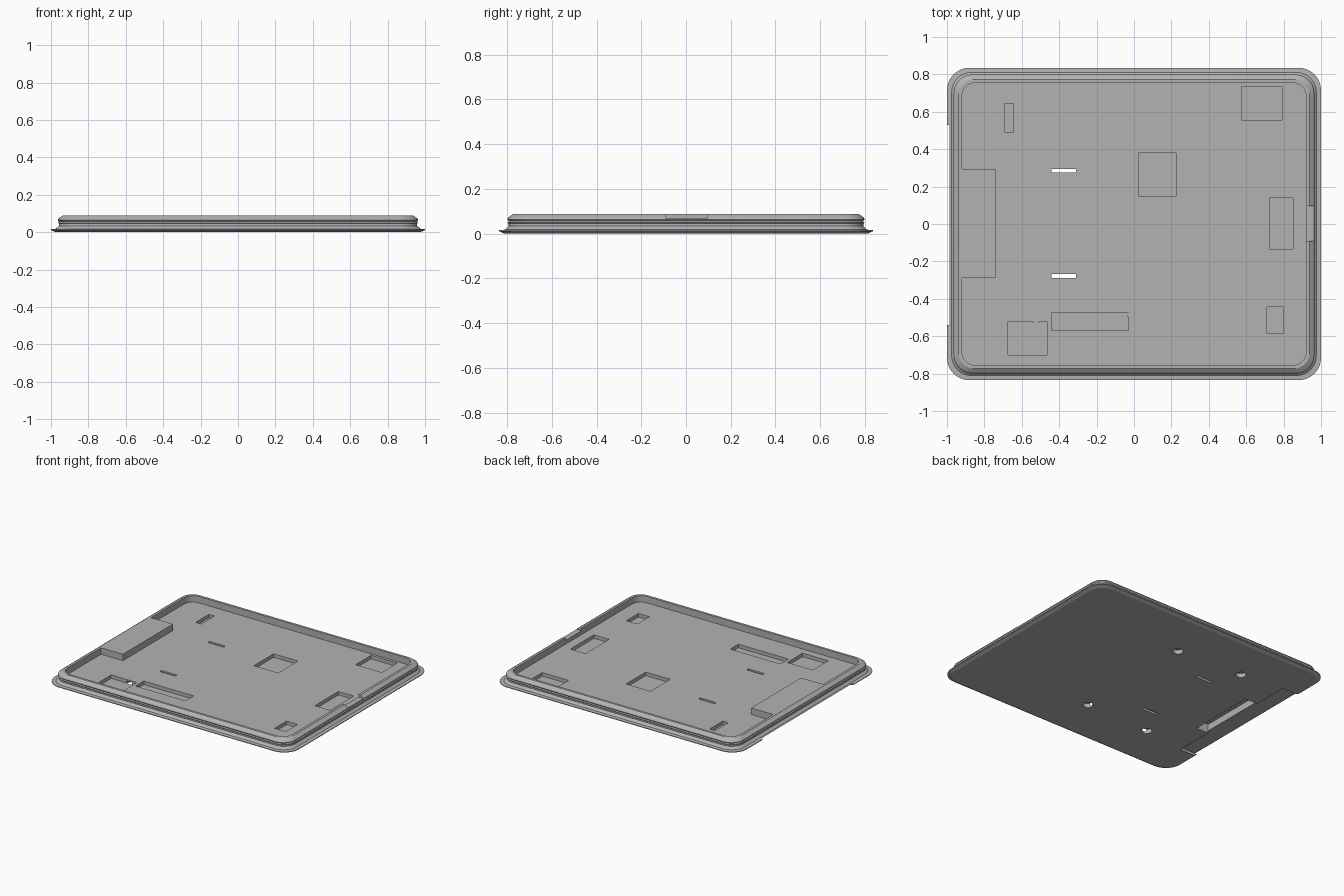
import bpy, bmesh, math

cube = bpy.data.objects.get("Cube")
if cube:
    bpy.data.objects.remove(cube, do_unlink=True)

HALF_X, HALF_Y, CORNER = 1.0, 0.835, 0.12
RIM, FLOOR, POCKET = 0.088, 0.04, 0.014

grey = bpy.data.materials.new("light_grey")
grey.use_nodes = True
grey.diffuse_color = (0.45, 0.45, 0.45, 1)
grey.node_tree.nodes["Principled BSDF"].inputs["Base Color"].default_value = grey.diffuse_color


def finish(bm, name):
    bmesh.ops.recalc_face_normals(bm, faces=bm.faces)
    mesh = bpy.data.meshes.new(name)
    bm.to_mesh(mesh)
    bm.free()
    mesh.materials.append(grey)
    obj = bpy.data.objects.new(name, mesh)
    bpy.context.collection.objects.link(obj)
    return obj


def box(name, x0, x1, y0, y1, z0, z1):
    bm = bmesh.new()
    bmesh.ops.create_cube(bm, size=1)
    for v in bm.verts:
        v.co.x = x1 if v.co.x > 0 else x0
        v.co.y = y1 if v.co.y > 0 else y0
        v.co.z = z1 if v.co.z > 0 else z0
    return finish(bm, name)


def cylinder(name, x, y, radius, z0, z1):
    bm = bmesh.new()
    bmesh.ops.create_cone(bm, cap_ends=True, segments=24, radius1=radius,
                          radius2=radius, depth=z1 - z0)
    bmesh.ops.translate(bm, verts=bm.verts, vec=(x, y, (z0 + z1) / 2))
    return finish(bm, name)


def ring(bm, inset, z, steps=8):
    """Rounded rectangle of vertices, moved inwards by inset."""
    r = max(CORNER - inset * 0.6, 0.05)
    verts = []
    for quarter, (sx, sy) in enumerate([(1, 1), (-1, 1), (-1, -1), (1, -1)]):
        for i in range(steps + 1):
            a = math.pi / 2 * (quarter + i / steps)
            verts.append(bm.verts.new((sx * (HALF_X - inset - r) + r * math.cos(a),
                                       sy * (HALF_Y - inset - r) + r * math.sin(a), z)))
    return verts


def cut(target, cutter):
    cutter.hide_render = True
    mod = target.modifiers.new("cut", 'BOOLEAN')
    mod.operation, mod.solver, mod.object = 'DIFFERENCE', 'EXACT', cutter
    bpy.context.view_layer.objects.active = target
    bpy.ops.object.modifier_apply(modifier=mod.name)


# Tray shell: flange, grooved wall, chamfered rim and inner cavity as one loft
profile = [(0.025, 0), (0, 0.011), (0, 0.016), (0.025, 0.018), (0.042, 0.034),
           (0.042, 0.045), (0.037, 0.05), (0.043, 0.056), (0.036, 0.064),
           (0.04, 0.072), (0.062, RIM), (0.08, RIM), (0.08, FLOOR)]
bm = bmesh.new()
rings = [ring(bm, inset, z) for inset, z in profile]
for lower, upper in zip(rings, rings[1:]):
    n = len(lower)
    for i in range(n):
        j = (i + 1) % n
        bm.faces.new((lower[i], lower[j], upper[j], upper[i]))
bm.faces.new(rings[0])
bm.faces.new(rings[-1])
tray = finish(bm, "tray")

# Raised housing on the side, level with the rim
housing = box("raised_housing", -0.92, -0.74, -0.29, 0.295, FLOOR - 0.01, RIM)

cutters = []
# Pockets in the floor
for x0, x1, y0, y1 in [(-0.69, -0.645, 0.49, 0.645), (0.575, 0.79, 0.555, 0.735),
                       (0.025, 0.225, 0.15, 0.38), (0.725, 0.85, -0.135, 0.14),
                       (0.71, 0.8, -0.585, -0.445), (-0.44, -0.03, -0.57, -0.475),
                       (-0.675, -0.465, -0.7, -0.52)]:
    cutters.append(box("pocket_cutter", x0, x1, y0, y1, POCKET, 0.06))
# Through slots
for y in (0.285, -0.278):
    cutters.append(box("slot_cutter", -0.44, -0.31, y - 0.01, y + 0.01, -0.1, 0.1))
# Blind round holes underneath
for x, y in [(-0.525, 0.49), (-0.525, -0.493), (0, 0.46), (0, -0.48)]:
    cutters.append(cylinder("hole_cutter", x, y, 0.035, -0.05, 0.03))
# Flange undercut and rim notch
cutters.append(box("undercut_cutter", -1.1, -0.86, -0.54, 0.53, -0.05, 0.017))
cutters.append(box("rim_notch_cutter", 0.9, 1.1, -0.09, 0.095, 0.068, 0.2))
for c in cutters:
    cut(tray, c)

# Hollow under the housing
hollow = box("hollow_cutter", -0.86, -0.76, -0.25, 0.26, -0.05, 0.067)
cut(tray, hollow)
cut(housing, hollow)
for c in cutters + [hollow]:
    bpy.data.objects.remove(c, do_unlink=True)

# Smooth the rounded corners, keep edges sharp
bpy.ops.object.select_all(action='DESELECT')
for obj in (tray, housing):
    obj.select_set(True)
bpy.context.view_layer.objects.active = tray
bpy.ops.object.shade_smooth_by_angle(angle=math.radians(20))
